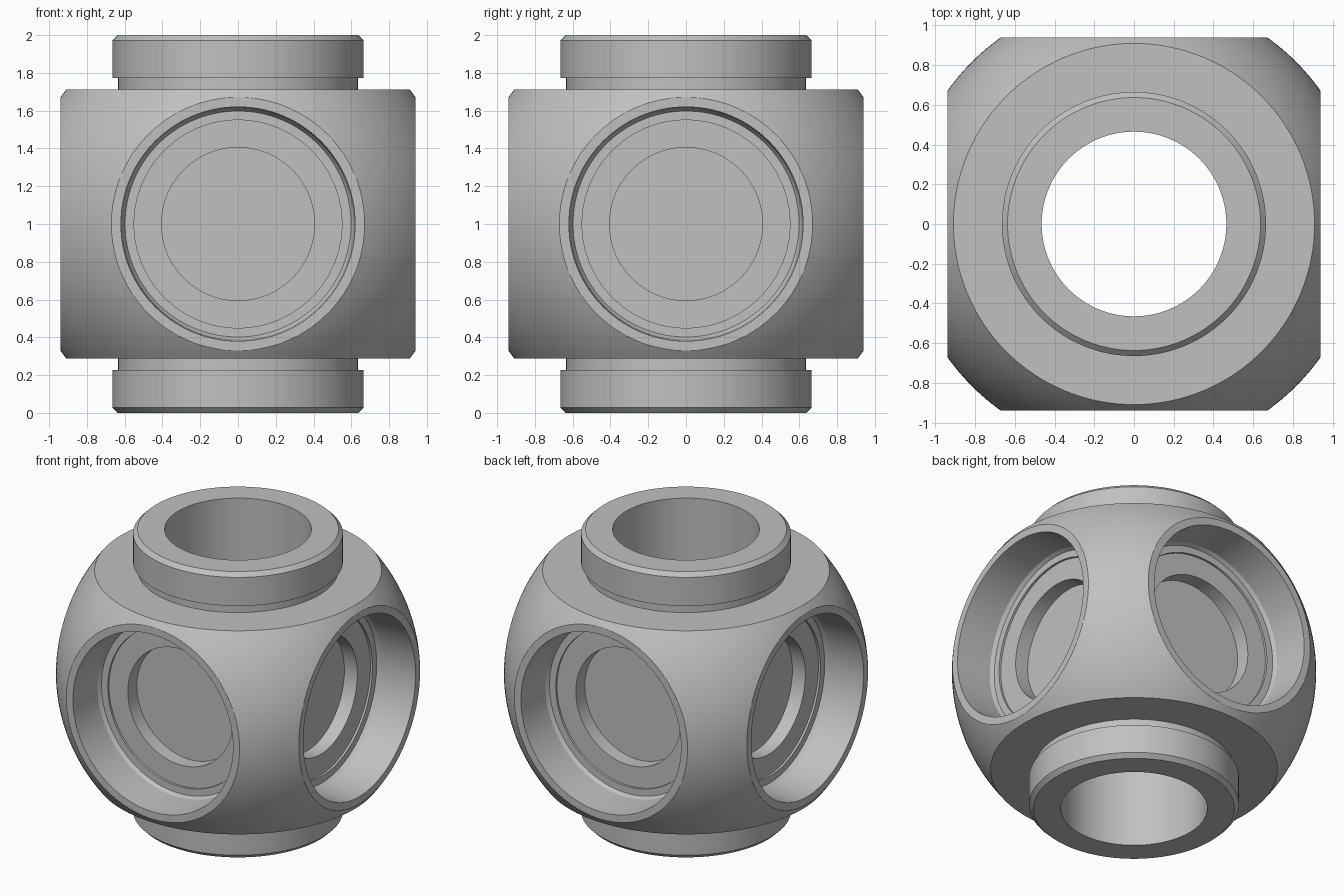
import bpy
import bmesh
from math import sin, cos, asin, pi, radians
from mathutils import Matrix, Vector

cube = bpy.data.objects.get("Cube")
if cube:
    bpy.data.objects.remove(cube, do_unlink=True)

grey = bpy.data.materials.new("machined grey")
grey.use_nodes = True
colour = (0.53, 0.53, 0.53, 1)
grey.diffuse_color = colour
grey.node_tree.nodes["Principled BSDF"].inputs["Base Color"].default_value = colour

SPHERE = 1.155    # radius of the round body
TOP = 0.712       # height of its flat top above the centre
FACE = 0.94       # distance of the four side flats
CENTRE = Matrix.Translation((0, 0, 1))


def lathe(name, profile, closed, matrix):
    """Revolve (radius, height) points about z, then place the result."""
    bm = bmesh.new()
    verts = [bm.verts.new((r, 0, z)) for r, z in profile]
    edges = [bm.edges.new(pair) for pair in zip(verts, verts[1:])]
    if closed:
        edges.append(bm.edges.new((verts[-1], verts[0])))
    bmesh.ops.spin(bm, geom=verts + edges, cent=(0, 0, 0), axis=(0, 0, 1),
                   angle=2 * pi, steps=128, use_merge=True)
    bmesh.ops.remove_doubles(bm, verts=bm.verts, dist=0.0001)
    bmesh.ops.recalc_face_normals(bm, faces=bm.faces)
    bm.transform(matrix)
    mesh = bpy.data.meshes.new(name)
    bm.to_mesh(mesh)
    bm.free()
    mesh.materials.append(grey)
    obj = bpy.data.objects.new(name, mesh)
    bpy.context.collection.objects.link(obj)
    return obj


# Round body, undercut necks, chamfered collars and through bore
collar = [(0.635, TOP), (0.635, 0.772), (0.665, 0.772),
          (0.665, 0.972), (0.637, 1), (0.465, 1)]
limit = asin(TOP / SPHERE)
angles = [limit * (2 * i / 32 - 1) for i in range(33)]
arc = [(SPHERE * cos(a), SPHERE * sin(a)) for a in angles]
lower = [(r, -z) for r, z in reversed(collar)]
body = lathe("valve_body", lower + arc + collar, True, CENTRE)

# Stepped side sockets, including the flat face around each
socket = [(0, 0.54), (0.405, 0.54), (0.405, 0.64), (0.55, 0.64), (0.55, 0.655),
          (0.598, 0.655), (0.612, 0.68), (0.62, FACE), (0.72, FACE),
          (0.72, 1.3), (0, 1.3)]
bpy.context.view_layer.objects.active = body
for i in range(4):
    aim = Matrix.Rotation(i * pi / 2, 4, "Z") @ Matrix.Rotation(pi / 2, 4, "X")
    cutter = lathe("socket_cutter", socket, False, CENTRE @ aim)
    cutter.hide_render = True
    cut = body.modifiers.new("socket", "BOOLEAN")
    cut.operation = "DIFFERENCE"
    cut.solver = "EXACT"
    cut.object = cutter
    bpy.ops.object.modifier_apply(modifier=cut.name)
    bpy.data.objects.remove(cutter, do_unlink=True)

# Smooth curved surfaces, crisp machined edges
bpy.ops.object.select_all(action="DESELECT")
body.select_set(True)
bpy.ops.object.shade_smooth_by_angle(angle=radians(22))
